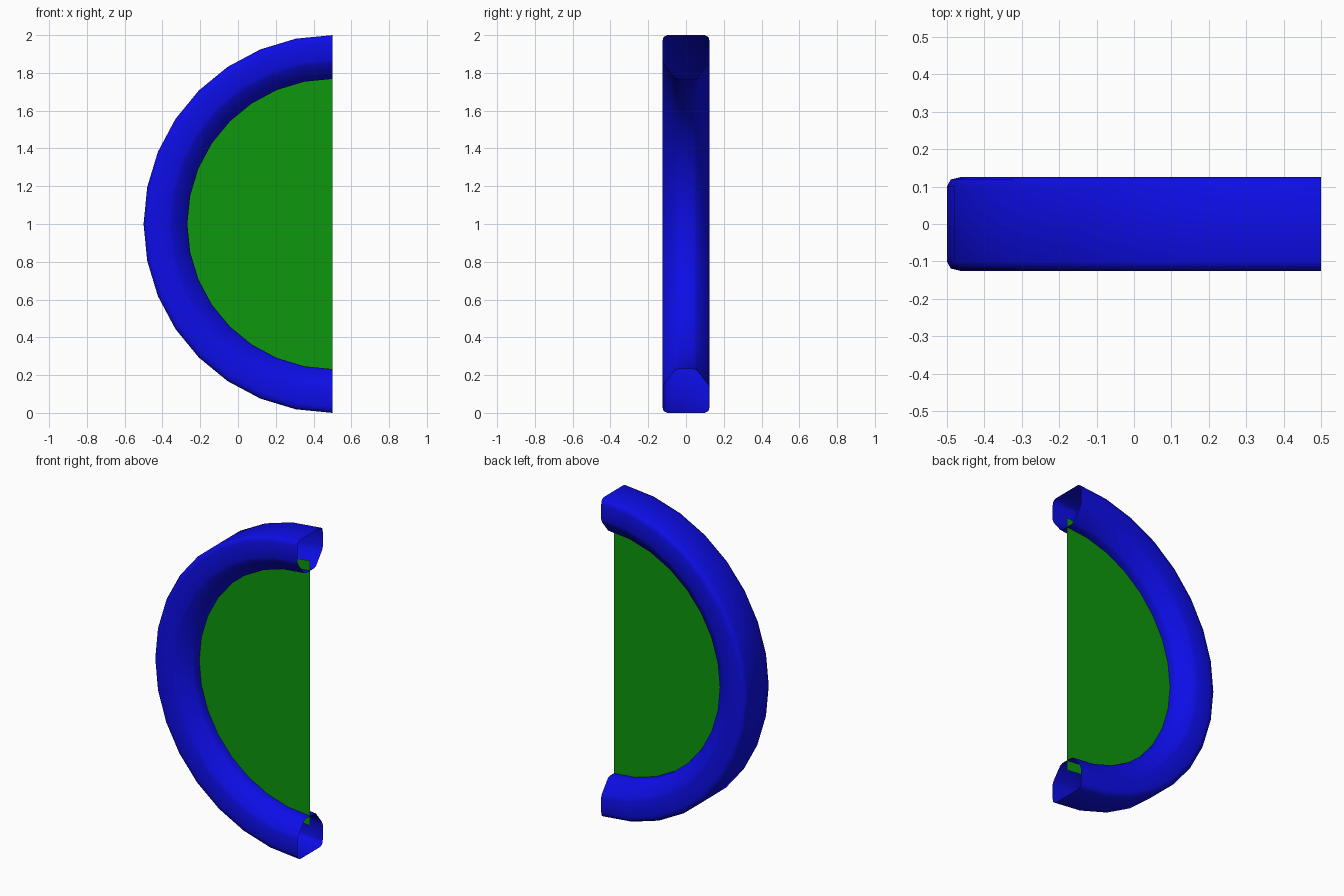
import bpy
import bmesh
import math
from mathutils import Vector

STEPS = 16
CENTRE = Vector((0.5, 0, 1))

cube = bpy.data.objects.get("Cube")
if cube:
    bpy.data.objects.remove(cube, do_unlink=True)


def make_material(name, colour):
    mat = bpy.data.materials.new(name)
    mat.use_nodes = True
    mat.diffuse_color = colour
    mat.node_tree.nodes["Principled BSDF"].inputs["Base Color"].default_value = colour
    return mat


def add_object(name, bm, mat, smooth):
    mesh = bpy.data.meshes.new(name)
    for face in bm.faces:
        face.smooth = smooth
    bm.to_mesh(mesh)
    bm.free()
    mesh.materials.append(mat)
    obj = bpy.data.objects.new(name, mesh)
    bpy.context.collection.objects.link(obj)
    return obj


blue = make_material("blue", (0.004, 0.004, 0.8, 1))
green = make_material("green", (0.004, 0.31, 0.004, 1))

# Half ring: hollow section (depth, radius) swept through a half turn, ends open
half = [(0.1, 1.0), (0.119, 0.99), (0.125, 0.965), (0.125, 0.87),
        (0.117, 0.85), (0.058, 0.775), (0.04, 0.768)]
section = half + [(-y, r) for y, r in reversed(half)]

bm = bmesh.new()
verts = [bm.verts.new(CENTRE + Vector((0, y, r))) for y, r in section]
edges = [bm.edges.new((v, verts[i - 1])) for i, v in enumerate(verts)]
bmesh.ops.spin(bm, geom=verts + edges, cent=CENTRE, axis=(0, 1, 0),
               angle=-math.pi, steps=STEPS)
bmesh.ops.recalc_face_normals(bm, faces=bm.faces)
add_object("half_ring", bm, blue, True)

# Thin half disc panel, its rim tucked inside the ring
bm = bmesh.new()
rim = []
for i in range(STEPS + 1):
    a = math.pi * i / STEPS
    rim.append(bm.verts.new(CENTRE + 0.83 * Vector((-math.sin(a), 0, math.cos(a)))))
face = bm.faces.new(rim)
face.normal_update()
if face.normal.y > 0:
    face.normal_flip()
add_object("half_disc_panel", bm, green, False)
